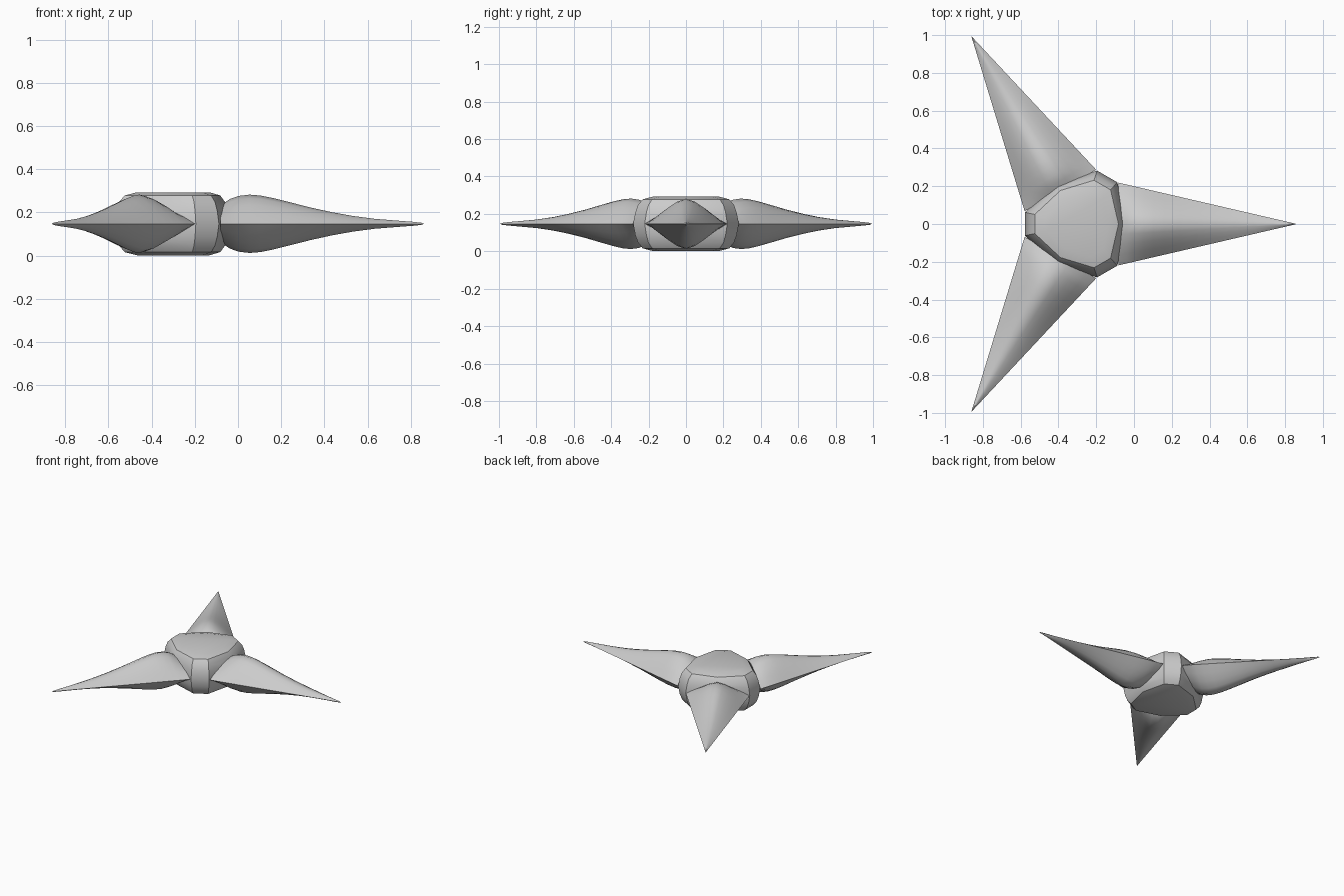
import bpy, bmesh, math
from mathutils import Vector

if "Cube" in bpy.data.objects:
    bpy.data.objects.remove(bpy.data.objects["Cube"])

CX, MID = -0.287, 0.147          # star centre and height of the cutting edge
REACH = 1.149                    # centre to blade tip

steel = bpy.data.materials.new("steel_grey")
steel.diffuse_color = (0.6, 0.6, 0.6, 1)
steel.use_nodes = True
steel.node_tree.nodes["Principled BSDF"].inputs["Base Color"].default_value = steel.diffuse_color


def finish(bm, name, angle):
    bmesh.ops.remove_doubles(bm, verts=bm.verts, dist=1e-5)
    bmesh.ops.recalc_face_normals(bm, faces=bm.faces)
    mesh = bpy.data.meshes.new(name)
    bm.to_mesh(mesh)
    bm.free()
    mesh.materials.append(steel)
    ob = bpy.data.objects.new(name, mesh)
    bpy.context.collection.objects.link(ob)
    bpy.context.view_layer.objects.active = ob
    ob.select_set(True)
    bpy.ops.object.shade_smooth_by_angle(angle=math.radians(angle))
    ob.select_set(False)
    return ob


def skin(bm, rings):
    for a, b in zip(rings, rings[1:]):
        n = len(a)
        for i in range(n):
            j = (i + 1) % n
            bm.faces.new((a[i], a[j], b[j], b[i]))


# Blades: lens-shaped sections tapering to a point, (distance, half thickness)
SPINE = [(0.205, 0.085), (0.25, 0.115), (0.29, 0.129), (0.34, 0.135),
         (0.39, 0.131), (0.45, 0.119), (0.53, 0.099), (0.62, 0.076),
         (0.72, 0.054), (0.82, 0.036), (0.92, 0.023), (1.02, 0.015),
         (1.10, 0.009), (1.135, 0.005)]
STEPS = 8


def blade(name, turn):
    bm = bmesh.new()
    rings = []
    for u, h in SPINE:
        half = 0.22 * (REACH - u) / (REACH - 0.2)
        ts = [-1 + 2 * i / STEPS for i in range(STEPS + 1)]
        top = [(t, 1 - abs(t) ** 1.5) for t in ts]
        outline = top + [(t, -z) for t, z in reversed(top[1:-1])]
        rings.append([bm.verts.new((u, t * half, z * h)) for t, z in outline])
    skin(bm, rings)
    bm.faces.new(rings[0])
    tip = bm.verts.new((REACH, 0, 0))
    last = rings[-1]
    for i in range(len(last)):
        bm.faces.new((last[i], last[(i + 1) % len(last)], tip))
    ob = finish(bm, name, 40)
    ob.location = (CX, 0, MID)
    ob.rotation_euler.z = math.radians(turn)


for name, turn in (("right_blade", 0), ("back_blade", 120), ("front_blade", 240)):
    blade(name, turn)

# Hub: nine-sided faceted disc, rounded towards flat top and bottom
bm = bmesh.new()
LEVELS = [(0.62, 0.146), (0.82, 0.131), (0.91, 0.10), (0.96, 0.06), (1, 0)]
LEVELS += [(s, -z) for s, z in reversed(LEVELS[:-1])]
rings = []
for s, z in LEVELS:
    ring = []
    for k in range(3):
        for a, r in ((0, 0.25), (48, 0.297), (72, 0.297)):
            ang = math.radians(a + 120 * k)
            ring.append(bm.verts.new((r * s * math.cos(ang), r * s * math.sin(ang), z)))
    rings.append(ring)
skin(bm, rings)
bm.faces.new(rings[0])
bm.faces.new(rings[-1])
hub = finish(bm, "hub", 25)
hub.location = (CX, 0, MID)
